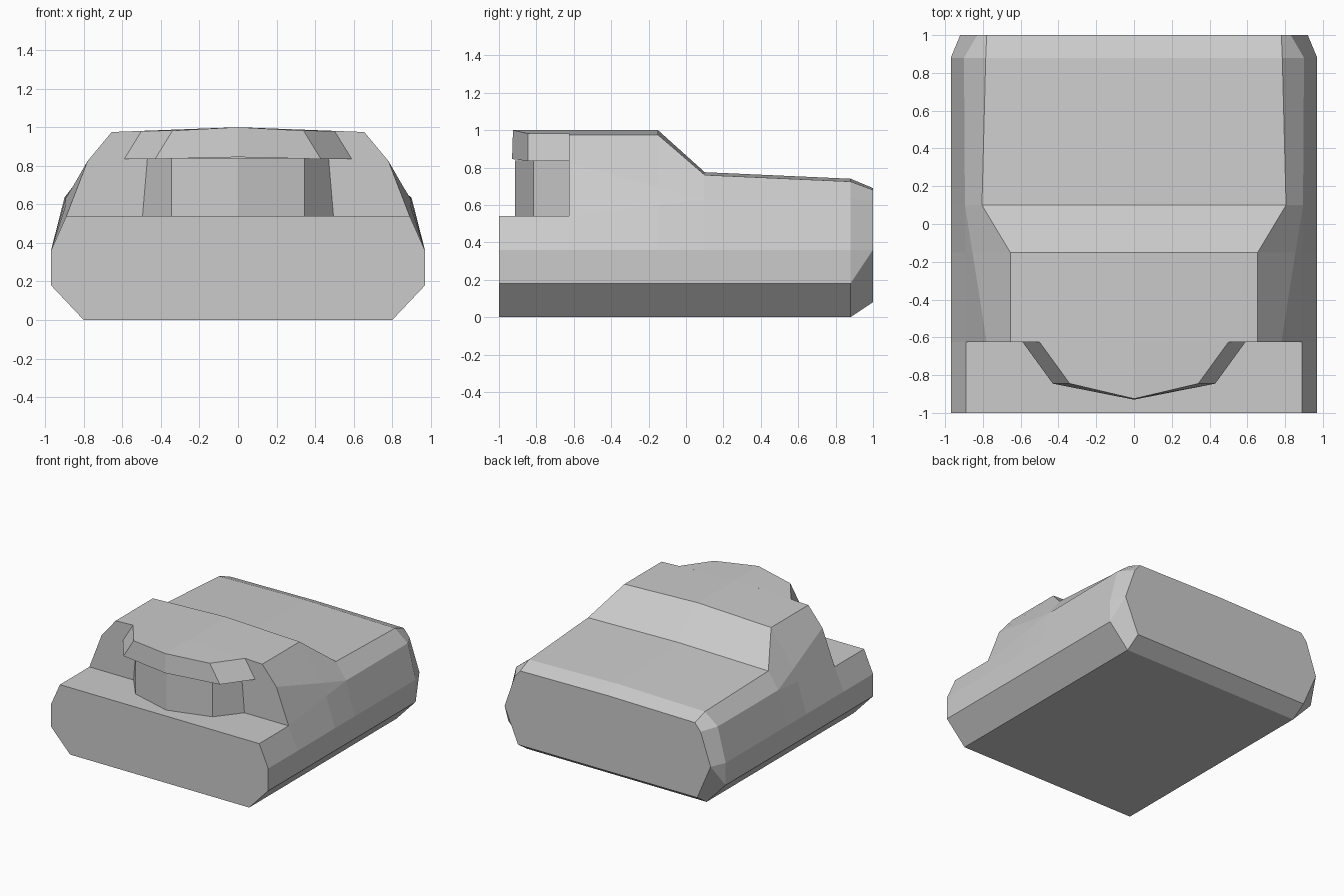
import bpy, bmesh

cube = bpy.data.objects.get("Cube")
if cube:
    bpy.data.objects.remove(cube, do_unlink=True)

grey = bpy.data.materials.new("plain grey")
grey.use_nodes = True
colour = (0.6, 0.6, 0.6, 1)
grey.diffuse_color = colour
grey.node_tree.nodes["Principled BSDF"].inputs["Base Color"].default_value = colour


def loft(name, sections):
    """Skin half sections that start and end on x = 0, mirrored to full rings."""
    bm = bmesh.new()
    half = len(sections[0])
    rings = []
    for sec in sections:
        full = sec + [(-x, y, z) for x, y, z in sec[-2:0:-1]]
        rings.append([bm.verts.new(p) for p in full])
    for a, b in zip(rings, rings[1:]):
        for i in range(len(a)):
            j = (i + 1) % len(a)
            bm.faces.new((a[i], a[j], b[j], b[i]))
    for ring in (rings[0], rings[-1]):
        bm.faces.new(ring[:half])
        bm.faces.new(ring[half - 1:] + ring[:1])
    bmesh.ops.remove_doubles(bm, verts=bm.verts, dist=0.0005)
    bmesh.ops.recalc_face_normals(bm, faces=bm.faces)
    mesh = bpy.data.meshes.new(name)
    bm.to_mesh(mesh)
    bm.free()
    mesh.materials.append(grey)
    obj = bpy.data.objects.new(name, mesh)
    bpy.context.collection.objects.link(obj)
    return obj


def hull_section(y, deck, shoulder, edge, crown):
    """Lower hull profile is shared; the upper points vary along the length."""
    lower = [(0, 0), (0.8, 0), (0.97, 0.18), (0.97, 0.36)]
    return [(x, y, z) for x, z in lower + [deck, shoulder, edge, (0, crown)]]


# Hull: low front deck, step up to the cabin, sloped roof and rear deck
deck = (0.89, 0.54)
mid = (0.895, 0.63)
back = (0.9, 0.635)
flat = (deck, (0.78, 0.54), (0.655, 0.54), 0.54)
tail = [(0, 0.08), (0.8, 0.08), (0.92, 0.36), (0.92, 0.36),
        (0.83, 0.62), (0.83, 0.62), (0.78, 0.68), (0, 0.69)]
loft("hull", [
    hull_section(-1, *flat),
    hull_section(-0.625, *flat),
    hull_section(-0.625, deck, (0.78, 0.825), (0.655, 0.975), 1.0),
    hull_section(-0.15, (0.893, 0.6), (0.855, 0.695), (0.655, 0.975), 1.0),
    hull_section(0.1, mid, mid, (0.805, 0.76), 0.775),
    hull_section(0.88, back, back, (0.785, 0.725), 0.74),
    [(x, 1, z) for x, z in tail],
])

# Angular window bay below the brow
loft("window_bay", [
    [(0, -0.625, z), (x, -0.625, z), (0.345, -0.815, z), (0, -0.915, z)]
    for x, z in ((0.495, 0.54), (0.47, 0.838))
])

# Flared brow that overhangs the bay
loft("brow", [
    [(0, -0.625, 0.845), (0.59, -0.625, 0.835), (0.43, -0.845, 0.835), (0, -0.93, 0.845)],
    [(0, -0.625, 1.0), (0.5, -0.625, 0.981), (0.34, -0.845, 0.982), (0, -0.925, 1.0)],
])
